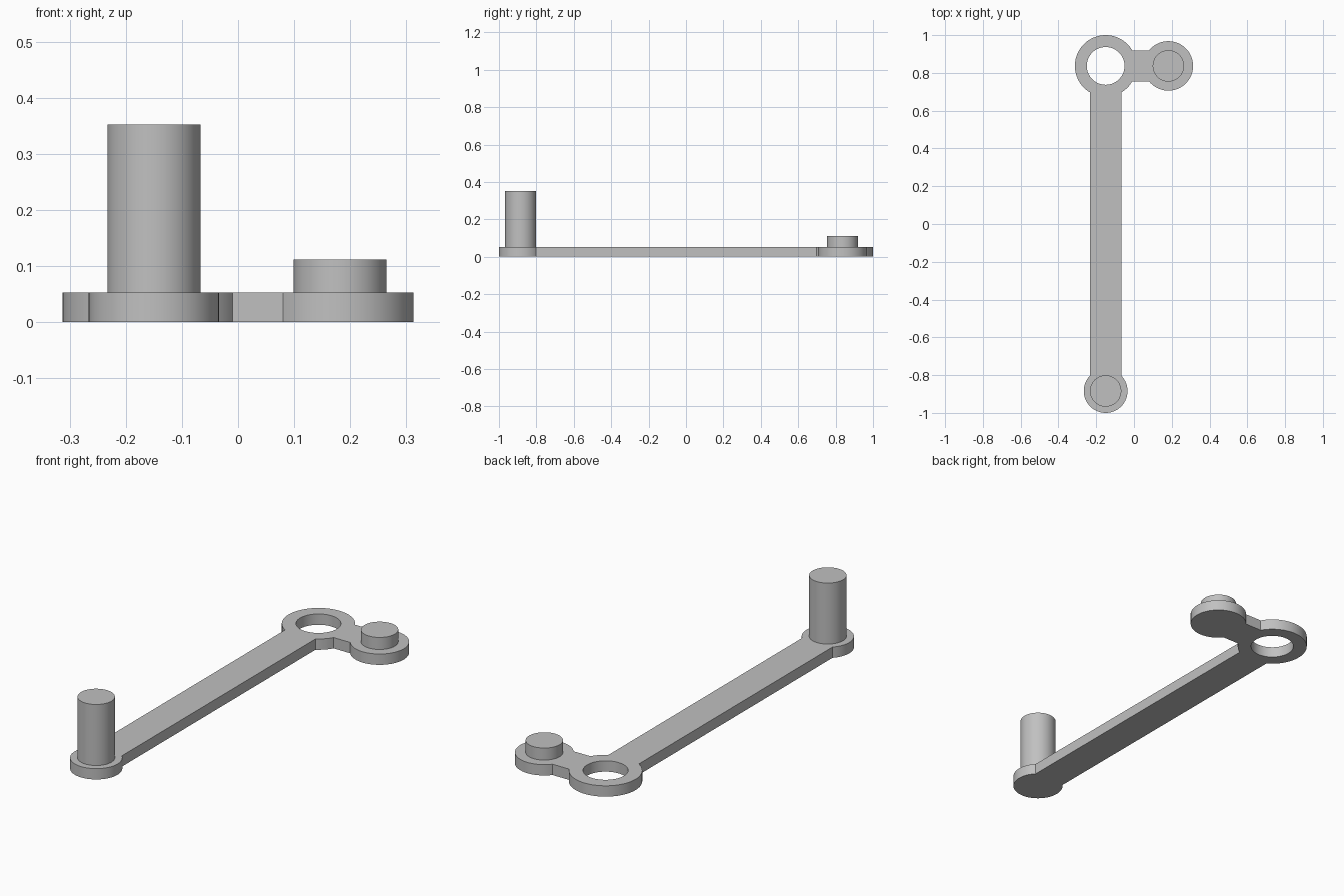
import bpy, bmesh
from math import asin, cos, sin, pi

if "Cube" in bpy.data.objects:
    bpy.data.objects.remove(bpy.data.objects["Cube"])

# Plain grey metal
metal = bpy.data.materials.new("grey_metal")
metal.use_nodes = True
GREY = (0.53, 0.53, 0.53, 1)
metal.diffuse_color = GREY
metal.node_tree.nodes["Principled BSDF"].inputs["Base Color"].default_value = GREY

THICK = 0.053
HALF_BAR = 0.0825
RING, RING_R, HOLE_R = (-0.15, 0.837), 0.163, 0.10
KNOB, KNOB_R = (0.182, 0.837), 0.131
GRIP, GRIP_R = (-0.15, -0.884), 0.116
PIN_R = 0.083


def arc(centre, radius, start, end, steps):
    """Points along an arc, both ends included."""
    angles = [start + (end - start) * i / steps for i in range(steps + 1)]
    return [(centre[0] + radius * cos(a), centre[1] + radius * sin(a)) for a in angles]


def circle(centre, radius, steps=64):
    return arc(centre, radius, 0, 2 * pi, steps)[:-1]


def slab(name, loops, bottom, top):
    """Solid with flat caps from an outline and optional holes."""
    bm = bmesh.new()
    edges = []
    for loop in loops:
        verts = [bm.verts.new((x, y, bottom)) for x, y in loop]
        edges += [bm.edges.new((v, verts[i - 1])) for i, v in enumerate(verts)]
    bmesh.ops.triangle_fill(bm, edges=edges, use_beauty=True)
    result = bmesh.ops.extrude_face_region(bm, geom=bm.faces[:], use_keep_orig=True)
    for v in result["geom"]:
        if isinstance(v, bmesh.types.BMVert):
            v.co.z = top
    bmesh.ops.recalc_face_normals(bm, faces=bm.faces[:])
    for face in bm.faces:
        face.smooth = True
    mesh = bpy.data.meshes.new(name)
    bm.to_mesh(mesh)
    bm.free()
    mesh.set_sharp_from_angle(angle=pi / 6)
    mesh.materials.append(metal)
    obj = bpy.data.objects.new(name, mesh)
    bpy.context.collection.objects.link(obj)
    return obj


# Crank plate: round ends joined by straight bars, with an open ring at the corner
ring_a = asin(HALF_BAR / RING_R)
knob_a = asin(HALF_BAR / KNOB_R)
grip_a = asin(HALF_BAR / GRIP_R)
outline = (
    arc(RING, RING_R, ring_a, 1.5 * pi - ring_a, 48)
    + arc(GRIP, GRIP_R, pi / 2 + grip_a, 2.5 * pi - grip_a, 48)
    + arc(RING, RING_R, -pi / 2 + ring_a, -ring_a, 8)
    + arc(KNOB, KNOB_R, -pi + knob_a, pi - knob_a, 48)
)
slab("crank_plate", [outline, circle(RING, HOLE_R)], 0, THICK)

# Tall handle and short pin standing on the round ends
slab("handle_post", [circle(GRIP, PIN_R)], THICK, 0.352)
slab("short_pin", [circle(KNOB, PIN_R)], THICK, 0.112)
